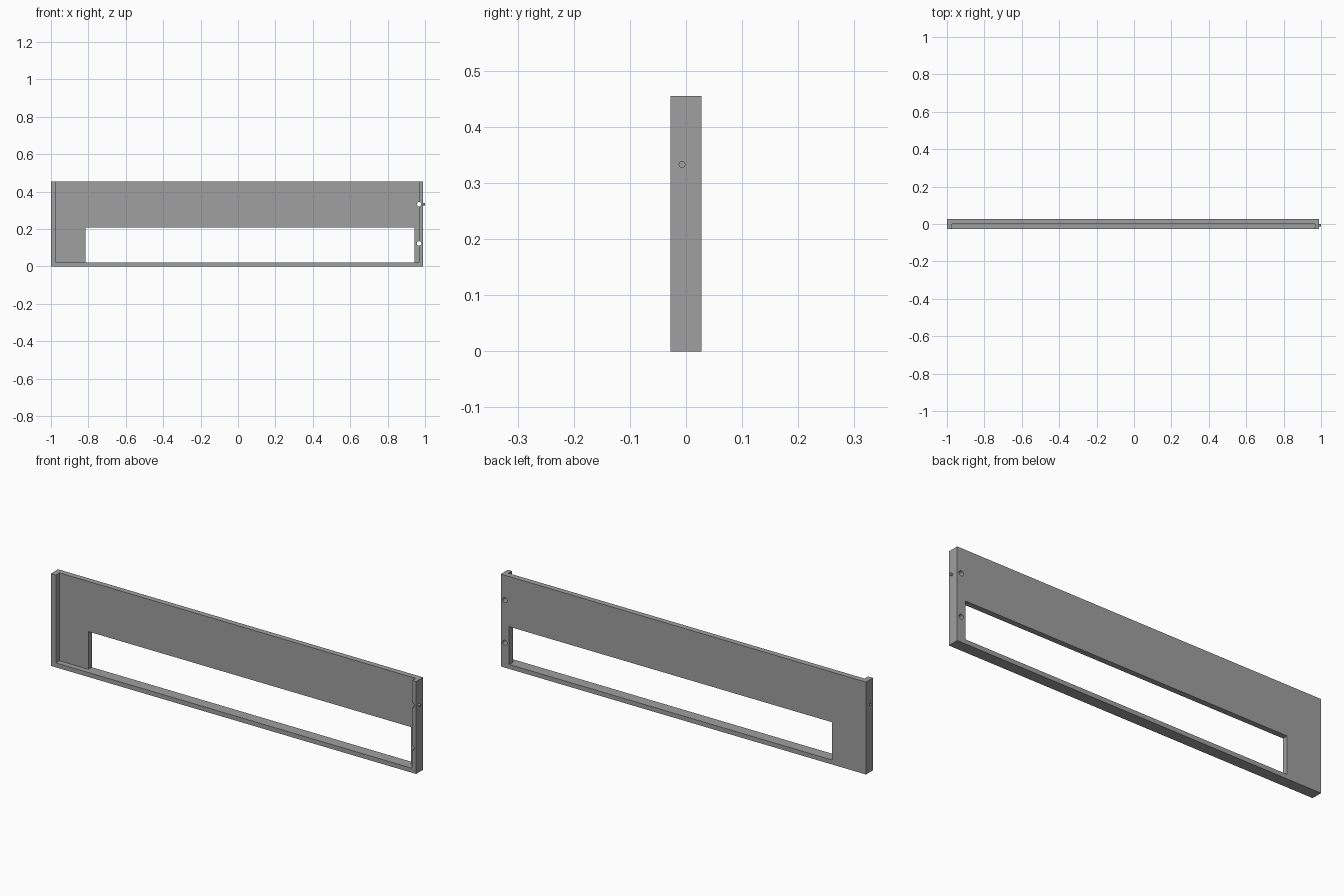
import bpy
from math import pi

if "Cube" in bpy.data.objects:
    bpy.data.objects.remove(bpy.data.objects["Cube"], do_unlink=True)

grey = bpy.data.materials.new("plain grey")
grey.use_nodes = True
colour = (0.35, 0.35, 0.35, 1)
grey.diffuse_color = colour
grey.node_tree.nodes["Principled BSDF"].inputs["Base Color"].default_value = colour


def box(name, low, high):
    centre = [(a + b) / 2 for a, b in zip(low, high)]
    bpy.ops.mesh.primitive_cube_add(size=1, location=centre)
    ob = bpy.context.object
    ob.name = name
    ob.scale = [b - a for a, b in zip(low, high)]
    bpy.ops.object.transform_apply(location=False, rotation=False, scale=True)
    ob.data.materials.append(grey)
    return ob


def rod(name, centre, radius, length, axis):
    turn = (0, pi / 2, 0) if axis == "x" else (pi / 2, 0, 0)
    bpy.ops.mesh.primitive_cylinder_add(
        vertices=32, radius=radius, depth=length, location=centre, rotation=turn)
    ob = bpy.context.object
    ob.name = name
    ob.data.materials.append(grey)
    return ob


def cut(target, cutter):
    mod = target.modifiers.new(cutter.name, "BOOLEAN")
    mod.operation = "DIFFERENCE"
    mod.solver = "EXACT"
    mod.object = cutter
    cutter.hide_render = True
    bpy.context.view_layer.objects.active = target
    bpy.ops.object.modifier_apply(modifier=mod.name)
    bpy.data.objects.remove(cutter, do_unlink=True)


LEFT, RIGHT, HEIGHT, HALF = -1.0, 0.99, 0.455, 0.0275
FLOOR = 0.022
PEG_Y, PEG_Z = -0.007, 0.333

# Panel block
panel = box("panel", (LEFT, -HALF, 0), (RIGHT, HALF, HEIGHT))

# Front recess, open at the top, leaving side walls and a bottom lip
cut(panel, box("recess", (-0.973, -0.1, FLOOR), (0.968, 0, 0.6)))

# Long window, flush with the bottom lip
cut(panel, box("window", (-0.815, -0.1, FLOOR), (0.944, 0.1, 0.208)))

# Screw holes that also notch the side wall
for z in (PEG_Z, 0.123):
    cut(panel, rod("screw_hole", (0.968, 0, z), 0.012, 0.2, "y"))

# Socket in one end and matching peg on the other
cut(panel, rod("peg_socket", (LEFT, PEG_Y, PEG_Z), 0.0065, 0.024, "x"))
peg = rod("peg", (RIGHT, PEG_Y, PEG_Z), 0.006, 0.02, "x")

for ob in (panel, peg):
    bpy.ops.object.select_all(action="DESELECT")
    ob.select_set(True)
    bpy.context.view_layer.objects.active = ob
    bpy.ops.object.shade_smooth_by_angle()
